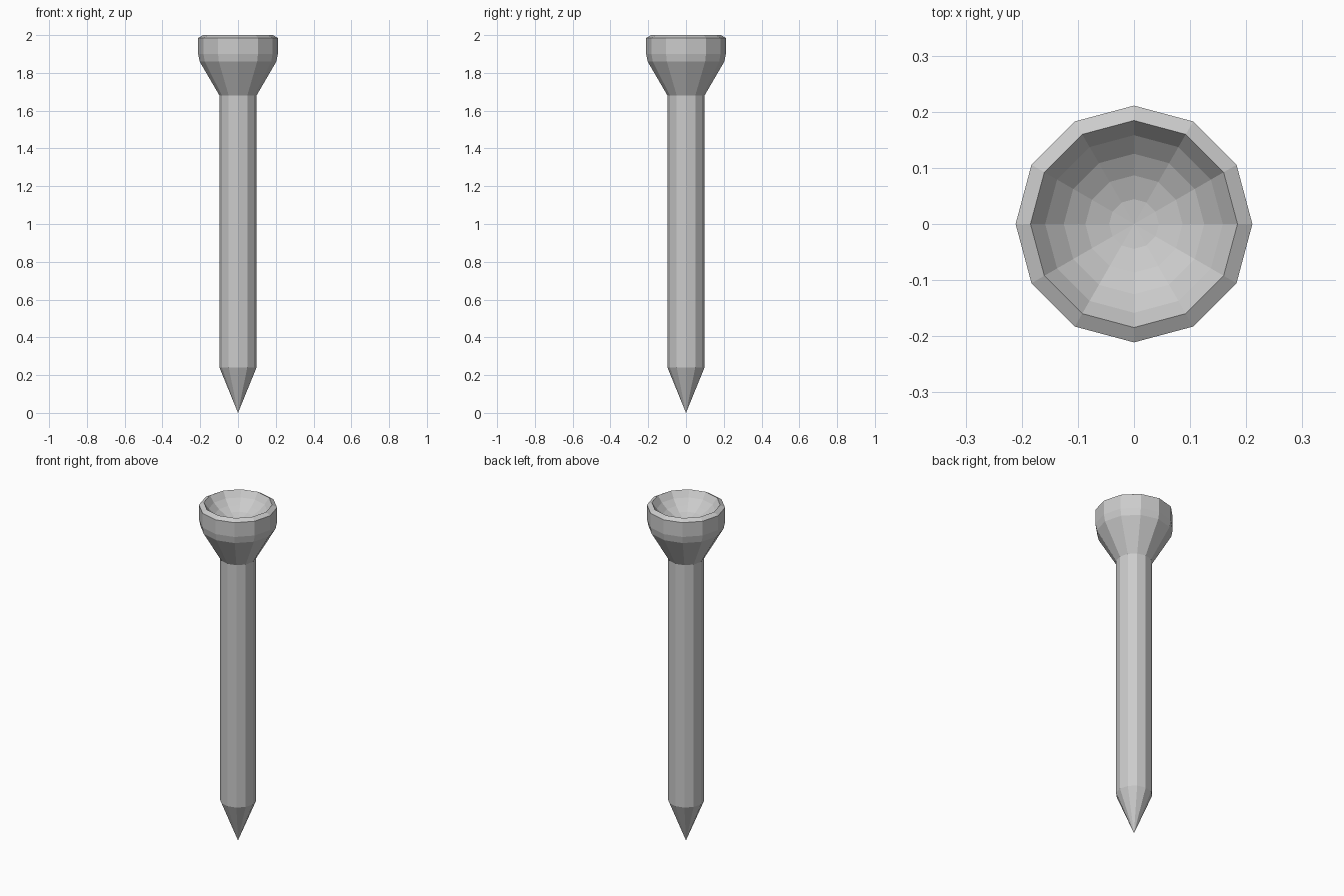
import bpy, bmesh, math
from math import sin, cos, radians

if "Cube" in bpy.data.objects:
    bpy.data.objects.remove(bpy.data.objects["Cube"])

SIDES = 12


def lathe(name, profile, sides):
    """Spin an (r, z) profile around z; r == 0 makes a pole."""
    bm = bmesh.new()
    rings = []
    for r, z in profile:
        count = sides if r > 0 else 1
        rings.append([bm.verts.new((r * cos(math.tau * i / sides),
                                    r * sin(math.tau * i / sides), z))
                      for i in range(count)])
    for a, b in zip(rings, rings[1:]):
        for i in range(sides):
            j = (i + 1) % sides
            quad = [a[i % len(a)], a[j % len(a)], b[j % len(b)], b[i % len(b)]]
            bm.faces.new(list(dict.fromkeys(quad)))
    bmesh.ops.recalc_face_normals(bm, faces=bm.faces[:])
    mesh = bpy.data.meshes.new(name)
    bm.to_mesh(mesh)
    bm.free()
    obj = bpy.data.objects.new(name, mesh)
    bpy.context.collection.objects.link(obj)
    return obj


# Outer side: pointed tip, straight shaft, flared head, chamfered rim
outside = [(0, 0), (0.098, 0.24), (0.098, 1.68), (0.203, 1.86),
           (0.211, 1.90), (0.211, 1.985)]

# Spherical cup sunk into the head, from the rim down to its centre
CUP_R = 0.213
cup = [(CUP_R * sin(radians(a)), 2.0 - CUP_R * (cos(radians(a)) - 0.5))
       for a in (60, 48, 36, 24, 12)]
cup.append((0, 2.0 - CUP_R * 0.5))

lathe("peg", outside + cup, SIDES)
